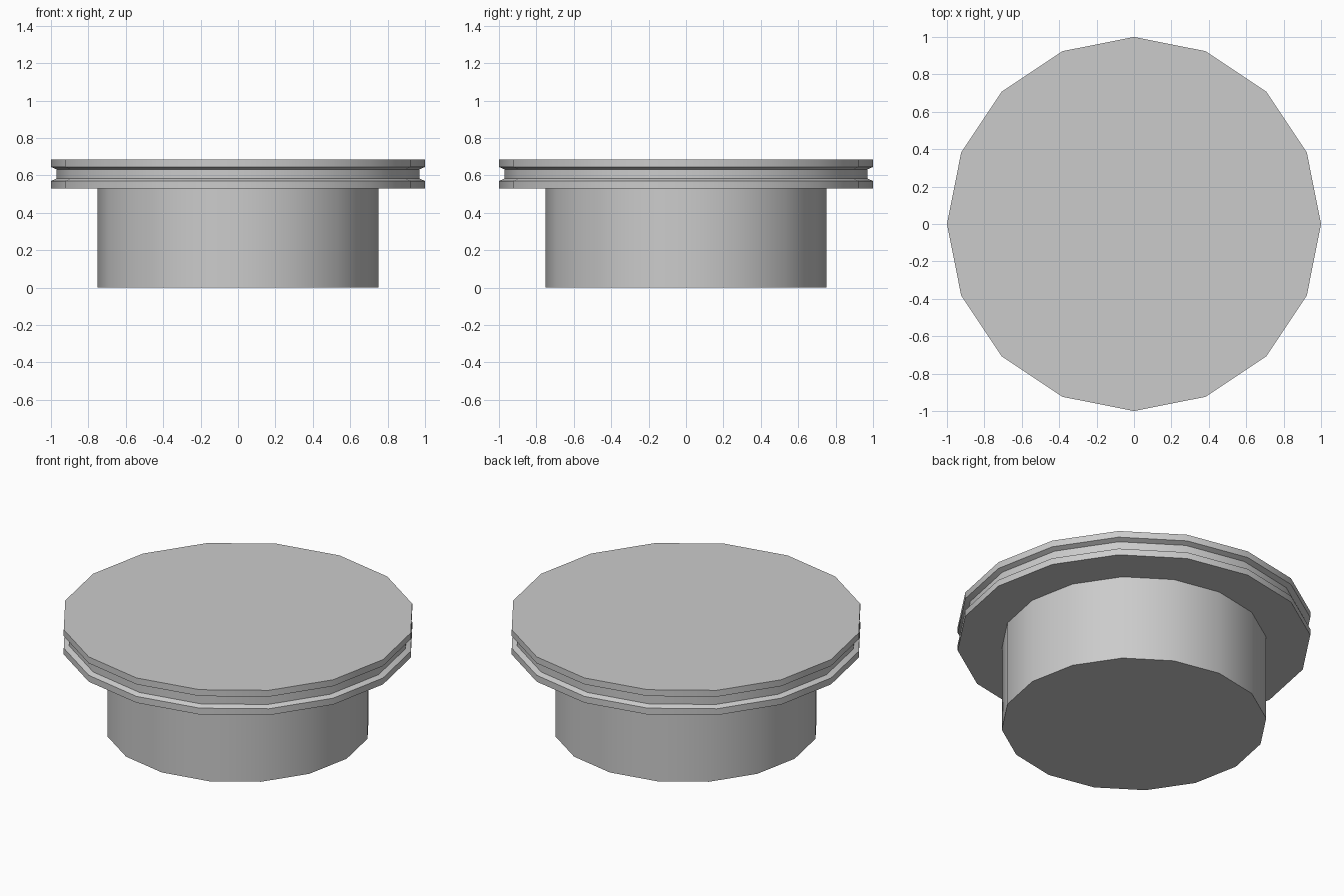
import bpy
import bmesh
from math import cos, sin, tau, radians

SIDES = 16

cube = bpy.data.objects.get("Cube")
if cube:
    bpy.data.objects.remove(cube, do_unlink=True)

# One plain grey for the whole model
grey = bpy.data.materials.new("light_grey")
grey.use_nodes = True
colour = (0.6, 0.6, 0.6, 1)
grey.diffuse_color = colour
shader = next(n for n in grey.node_tree.nodes if n.type == "BSDF_PRINCIPLED")
shader.inputs["Base Color"].default_value = colour


def turned_part(name, profile):
    """Turn (radius, height) points, listed bottom to top, into a capped solid."""
    bm = bmesh.new()
    rings = [[bm.verts.new((r * cos(tau * i / SIDES), r * sin(tau * i / SIDES), z))
              for i in range(SIDES)] for r, z in profile]
    for low, high in zip(rings, rings[1:]):
        for i in range(SIDES):
            j = (i + 1) % SIDES
            bm.faces.new((low[i], low[j], high[j], high[i]))
    bm.faces.new(rings[0][::-1])
    bm.faces.new(rings[-1])
    mesh = bpy.data.meshes.new(name)
    bm.to_mesh(mesh)
    bm.free()
    mesh.materials.append(grey)
    part = bpy.data.objects.new(name, mesh)
    bpy.context.collection.objects.link(part)
    bpy.ops.object.select_all(action="DESELECT")
    part.select_set(True)
    bpy.context.view_layer.objects.active = part
    bpy.ops.object.shade_smooth_by_angle(angle=radians(30))
    return part


# Narrow lower plug
turned_part("plug_body", [(0.75, 0), (0.75, 0.53)])

# Wide cap with a shallow groove around its rim
turned_part("grooved_cap", [(1, 0.53), (1, 0.57), (0.97, 0.583),
                            (0.97, 0.632), (1, 0.645), (1, 0.685)])
